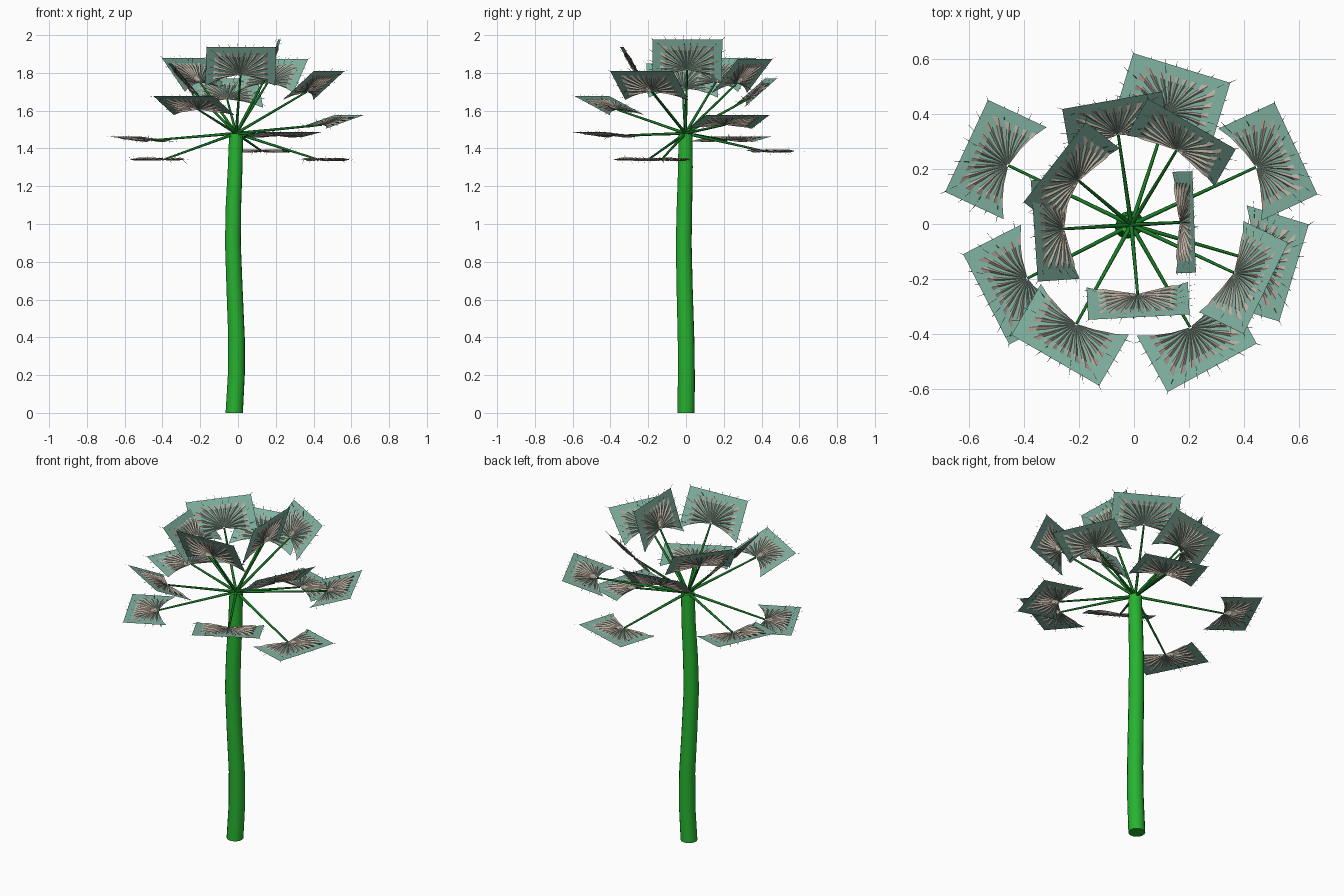
import bpy, bmesh, math, random
from mathutils import Vector, Matrix

if "Cube" in bpy.data.objects:
    bpy.data.objects.remove(bpy.data.objects["Cube"])

random.seed(4)


def material(name, rgb):
    m = bpy.data.materials.new(name)
    m.diffuse_color = (*rgb, 1)
    m.use_nodes = True
    m.node_tree.nodes["Principled BSDF"].inputs["Base Color"].default_value = m.diffuse_color
    return m


TRUNK = material("trunk_green", (0.02, 0.45, 0.03))
STALK = material("stalk_green", (0.01, 0.2, 0.02))
BLADE = material("blade_teal", (0.22, 0.45, 0.36))
PLEAT = material("pleat_tan", (0.48, 0.41, 0.34))
THORN = material("thorn_dark", (0.04, 0.1, 0.07))


def tube(name, points, radii, mat, sides):
    """Capped round tube swept along a near-straight path."""
    bm = bmesh.new()
    axis = (Vector(points[-1]) - Vector(points[0])).normalized()
    rot = axis.to_track_quat('Z', 'Y')
    rings = []
    for p, r in zip(points, radii):
        rings.append([bm.verts.new(Vector(p) + rot @ Vector((
            r * math.cos(math.tau * i / sides), r * math.sin(math.tau * i / sides), 0)))
            for i in range(sides)])
    for a, b in zip(rings, rings[1:]):
        for i in range(sides):
            j = (i + 1) % sides
            bm.faces.new((a[i], a[j], b[j], b[i]))
    bm.faces.new(rings[0][::-1])
    bm.faces.new(rings[-1])
    ob = finish(name, bm, [mat])
    bpy.context.view_layer.objects.active = ob
    ob.select_set(True)
    bpy.ops.object.shade_smooth_by_angle(angle=math.radians(50))
    ob.select_set(False)
    return ob


def finish(name, bm, mats):
    me = bpy.data.meshes.new(name)
    bm.to_mesh(me)
    bm.free()
    for m in mats:
        me.materials.append(m)
    ob = bpy.data.objects.new(name, me)
    bpy.context.collection.objects.link(ob)
    return ob


# Ray angles of the fan, with rays landing exactly on the blade corners
FRONT, HALF = 0.17, 0.185
CORNER, LAST = math.atan2(HALF, FRONT), math.radians(110)
side = [CORNER + (LAST - CORNER) * i / 9 for i in range(1, 10)]
RAYS = [-a for a in reversed(side)] + [CORNER * (i / 7 - 1) for i in range(15)] + side


def rim(a):
    """Distance from the stalk tip to the rectangular rim."""
    c, s = math.cos(a), abs(math.sin(a))
    return min(FRONT / c if c > 1e-6 else 9, HALF / s if s > 1e-6 else 9)


def fan_point(a, f, h):
    b = a * (0.87 + 0.13 * f)
    r = rim(a) * f
    return Vector((r * math.cos(b), r * math.sin(b), h))


def fan_sheet(bm, rows, mat):
    """Sheet over the fan; rows are (fraction of the ray, fold height)."""
    grid = [[bm.verts.new(fan_point(a, f, h * (-1) ** i)) for f, h in rows]
            for i, a in enumerate(RAYS)]
    for p, q in zip(grid, grid[1:]):
        for k in range(len(rows) - 1):
            bm.faces.new((p[k], p[k + 1], q[k + 1], q[k])).material_index = mat


def leaf(name, origin, az, pitch):
    bm = bmesh.new()
    # flat blade, and a folded fan crossing through it
    fan_sheet(bm, [(0.03, 0), (0.4, 0), (0.7, 0), (1, 0)], 0)
    fan_sheet(bm, [(0.04, 0.001), (0.35, 0.007), (0.65, 0.008), (0.78, 0.0005)], 1)
    # thin thorns round the rim and on both faces
    for a in RAYS[1:-1:2]:
        for f, up in ((0.97, 0), (0.8, random.choice((-1, 1)))):
            base = fan_point(a, f, 0)
            out = Vector((math.cos(a), math.sin(a), 0))
            across = Vector((-out.y, out.x, 0)) * 0.0015
            tip = base + out * random.uniform(0.02, 0.04) + Vector(
                (0, 0, up * 0.018 + random.uniform(-0.008, 0.008)))
            vs = [bm.verts.new(v) for v in (base - across, base + across, tip)]
            bm.faces.new(vs).material_index = 2
    rot = Matrix.Rotation(az, 4, 'Z') @ Matrix.Rotation(-pitch, 4, 'Y')
    bm.transform(Matrix.Translation(origin) @ rot)
    return finish(name, bm, [BLADE, PLEAT, THORN])


# Trunk
CROWN = Vector((-0.01, -0.003, 1.48))
tube("trunk",
     [(-0.02, 0, 0), (-0.009, 0.002, 0.2), (-0.008, 0, 0.4), (-0.018, -0.007, 0.65),
      (-0.027, -0.012, 0.9), (-0.024, -0.008, 1.1), (-0.015, -0.003, 1.3), CROWN],
     [0.046, 0.045, 0.044, 0.043, 0.042, 0.041, 0.039, 0.037], TRUNK, 16)

# Leaves: heading, stalk reach, stalk tip height, blade pitch
LEAVES = [
    (25, 0.49, 1.525, 18), (73, 0.425, 1.387, 0), (60, 0.31, 1.745, 49),
    (100, 0.33, 1.66, 41), (142, 0.255, 1.75, 49), (184, 0.255, 1.72, 50),
    (240, 0.42, 1.605, 25), (207, 0.435, 1.343, 0), (155, 0.505, 1.443, 7),
    (273, 0.255, 1.79, 60), (298.5, 0.428, 1.467, 7), (-26, 0.405, 1.70, 40),
    (-17, 0.44, 1.342, 0), (2, 0.167, 1.815, 72),
]
for n, (az, reach, z, pitch) in enumerate(LEAVES, 1):
    a = math.radians(az)
    tip = Vector((reach * math.cos(a), reach * math.sin(a), z))
    tube(f"leaf_stalk_{n}", [CROWN, tip], [0.008, 0.005], STALK, 8)
    leaf(f"leaf_blade_{n}", tip, a, math.radians(pitch))
